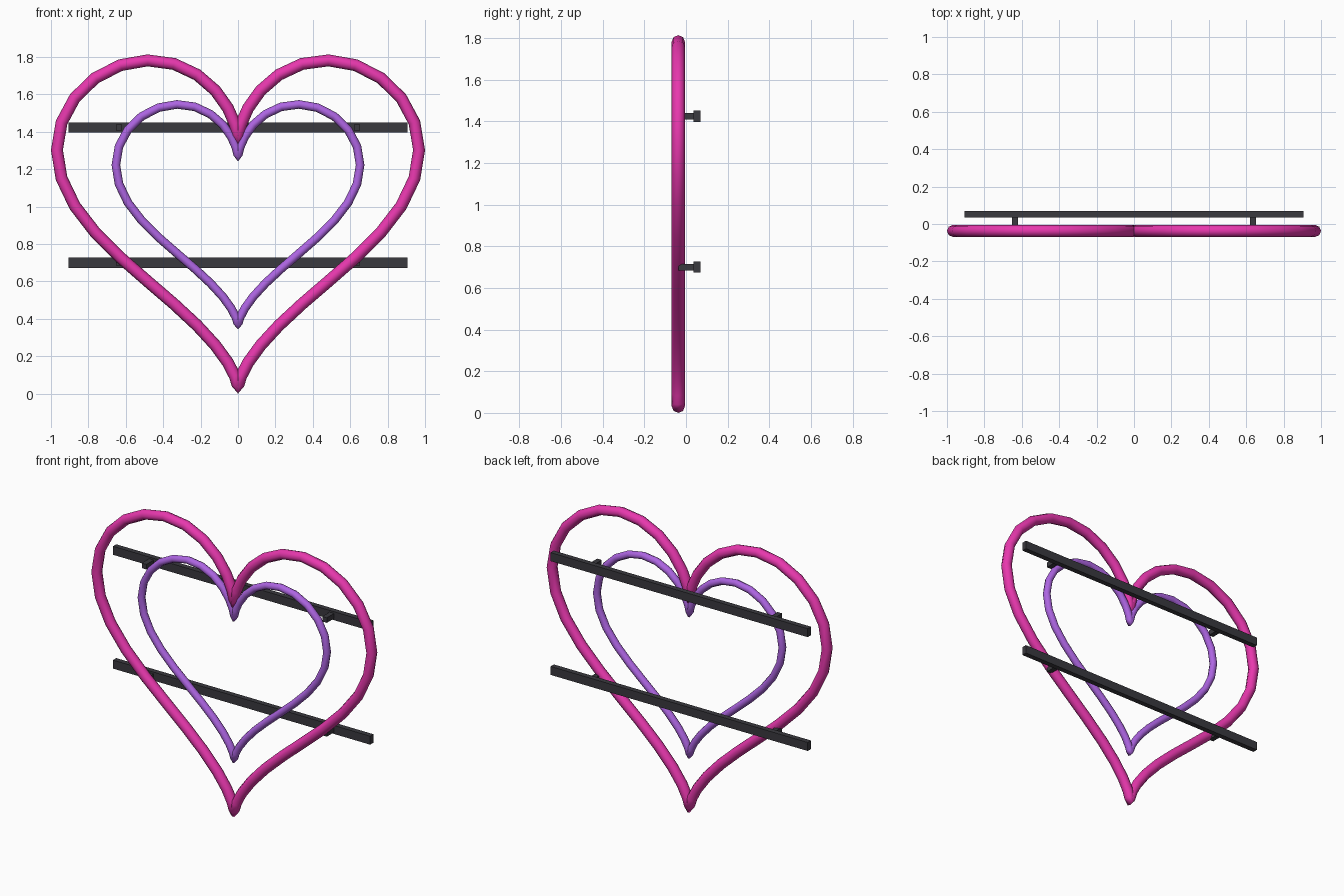
import bpy, bmesh
from math import sin, cos, pi
from mathutils import Vector

cube = bpy.data.objects.get("Cube")
if cube:
    bpy.data.objects.remove(cube, do_unlink=True)


def material(name, color):
    m = bpy.data.materials.new(name)
    m.use_nodes = True
    m.diffuse_color = (*color, 1)
    m.node_tree.nodes["Principled BSDF"].inputs["Base Color"].default_value = (*color, 1)
    return m


pink = material("hot pink", (0.82, 0.04, 0.43))
purple = material("violet", (0.42, 0.13, 0.76))
dark = material("charcoal", (0.042, 0.041, 0.049))


def add_object(name, bm, mat):
    bmesh.ops.recalc_face_normals(bm, faces=bm.faces)
    mesh = bpy.data.meshes.new(name)
    bm.to_mesh(mesh)
    bm.free()
    mesh.materials.append(mat)
    obj = bpy.data.objects.new(name, mesh)
    bpy.context.collection.objects.link(obj)
    return obj


TUBE_Y = -0.037


def heart_tube(name, half_width, tip_z, radius, mat, steps=48, sides=8):
    # closed round tube swept along a heart curve
    s = half_width / 16
    path = []
    for i in range(steps):
        t = 2 * pi * i / steps
        z = 13 * cos(t) - 5 * cos(2 * t) - 2 * cos(3 * t) - cos(4 * t)
        path.append(Vector((16 * s * sin(t) ** 3, TUBE_Y, tip_z + s * (z + 17))))
    bm = bmesh.new()
    depth = Vector((0, 1, 0))
    rings = []
    for i, p in enumerate(path):
        tangent = (path[(i + 1) % steps] - path[i - 1]).normalized()
        out = depth.cross(tangent)
        angles = [2 * pi * k / sides for k in range(sides)]
        rings.append([bm.verts.new(p + radius * (cos(a) * out + sin(a) * depth)) for a in angles])
    for i in range(steps):
        a, b = rings[i - 1], rings[i]
        for k in range(sides):
            bm.faces.new((a[k - 1], a[k], b[k], b[k - 1])).smooth = True
    return add_object(name, bm, mat)


def box(name, low, high, mat):
    bm = bmesh.new()
    bmesh.ops.create_cube(bm, size=1)
    low, high = Vector(low), Vector(high)
    for v in bm.verts:
        v.co = (low + high) / 2 + v.co * (high - low)
    return add_object(name, bm, mat)


# neon tubes
heart_tube("outer_heart_tube", 0.968, 0.032, 0.032, pink)
heart_tube("inner_heart_tube", 0.653, 0.366, 0.023, purple)

# mounting rails with two standoffs each
for level, z in (("upper", 1.424), ("lower", 0.70)):
    box(level + "_rail", (-0.905, 0.036, z - 0.027), (0.905, 0.069, z + 0.027), dark)
    for side, x in (("left", 0.635), ("right", -0.635)):
        box(f"{level}_{side}_standoff", (x - 0.016, TUBE_Y, z - 0.016),
            (x + 0.016, 0.04, z + 0.016), dark)
